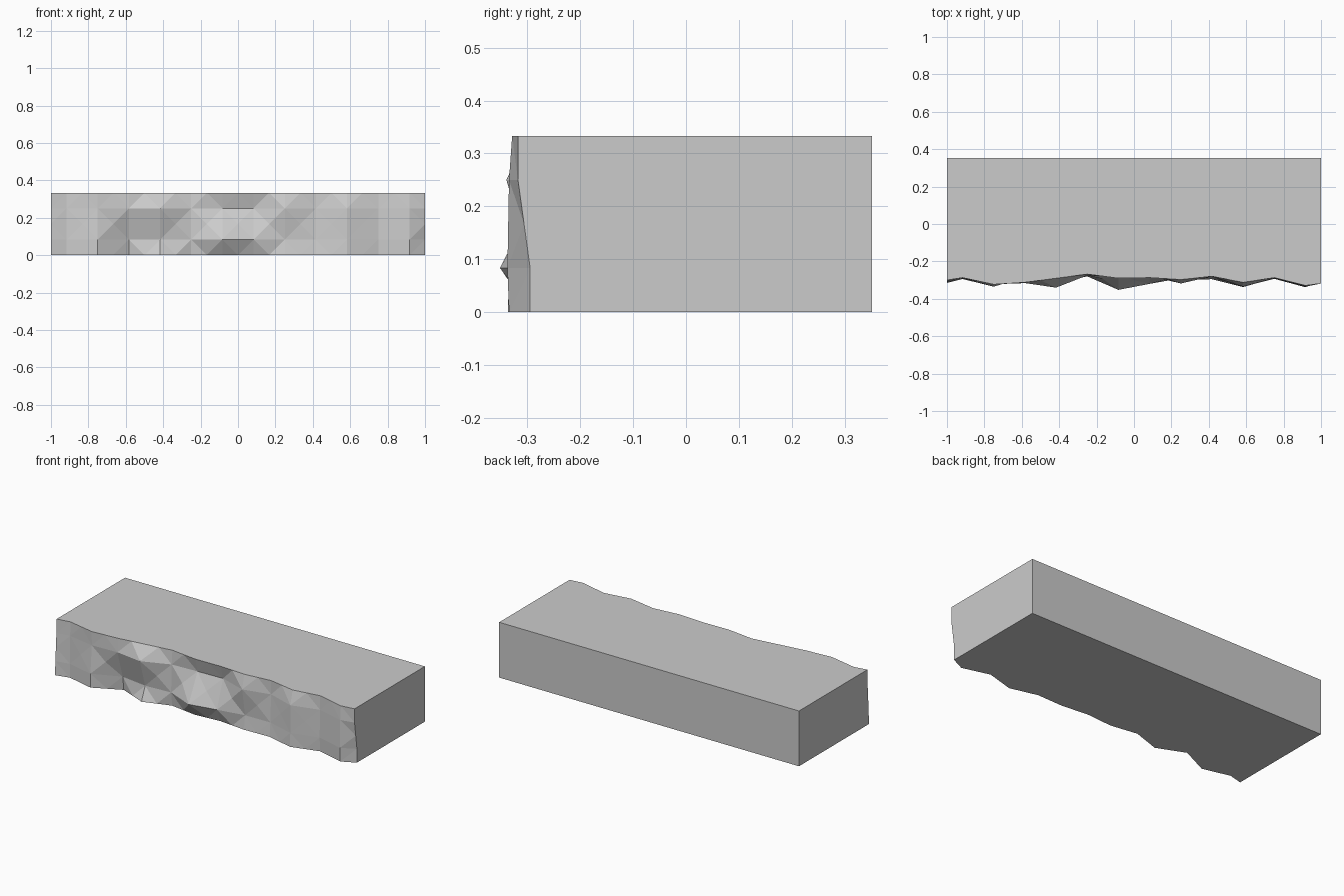
import bpy, bmesh

if "Cube" in bpy.data.objects:
    bpy.data.objects.remove(bpy.data.objects["Cube"])

# Lattice of the rough-hewn front face
xs = [-1] + [-11/12 + k/6 for k in range(12)] + [1]
zs = [0, 1/12, 1/4, 1/3]
depth = [  # how far the stone sticks out towards the front, per row (bottom to top)
    [.315, .294, .335, .255, .325, .27, .295, .283, .300, .295, .337, .290, .335, .295],
    [.312, .294, .335, .265, .290, .28, .352, .320, .290, .287, .335, .293, .338, .295],
    [.302, .290, .322, .316, .340, .275, .267, .262, .318, .280, .335, .290, .335, .318],
    [.300, .287, .323, .312, .290, .268, .290, .287, .297, .280, .312, .287, .329, .318],
]

bm = bmesh.new()
grid = [[bm.verts.new((x, -d, z)) for x, d in zip(xs, row)] for z, row in zip(zs, depth)]

# Chiselled facets: each cell is a fan around its middle; rim cells fan from the rim
mids = {}
def midpoint(vs):
    key = frozenset(vs)
    if key not in mids:
        co = sum((v.co for v in vs[1:]), vs[0].co.copy()) / len(vs)
        mids[key] = bm.verts.new(co)
    return mids[key]

ncol, nrow = len(xs) - 1, len(zs) - 1
for j in range(nrow):
    for i in range(ncol):
        ring = [grid[j][i], grid[j][i+1], grid[j+1][i+1], grid[j+1][i]]
        rim_x, rim_z = i in (0, ncol - 1), j in (0, nrow - 1)
        if rim_x and rim_z:
            # corner cell, split across the corner
            s = 0 if (i == 0) != (j == 0) else 1
            r = ring[s:] + ring[:s]
            bm.faces.new(r[:3])
            bm.faces.new([r[0], r[2], r[3]])
            continue
        side = None
        if rim_z:
            side = 0 if j == 0 else 2
        elif rim_x:
            side = 3 if i == 0 else 1
        centre = midpoint(ring if side is None else [ring[side], ring[(side+1) % 4]])
        for k in range(4):
            if k != side:
                bm.faces.new([centre, ring[k], ring[(k+1) % 4]])

# Flat top, bottom and ends, swept back from the front's outline
rim = [e for e in bm.edges if e.is_boundary]
res = bmesh.ops.extrude_edge_only(bm, edges=rim)
for v in res["geom"]:
    if isinstance(v, bmesh.types.BMVert):
        v.co.y = .352
bmesh.ops.holes_fill(bm, edges=[e for e in bm.edges if e.is_boundary], sides=0)
bmesh.ops.recalc_face_normals(bm, faces=bm.faces[:])
# Merge the coplanar strips into single flat sides
bmesh.ops.dissolve_limit(bm, angle_limit=.002, verts=bm.verts[:], edges=bm.edges[:])

mesh = bpy.data.meshes.new("stone_block")
bm.to_mesh(mesh)
bm.free()
bpy.context.collection.objects.link(bpy.data.objects.new("stone_block", mesh))
